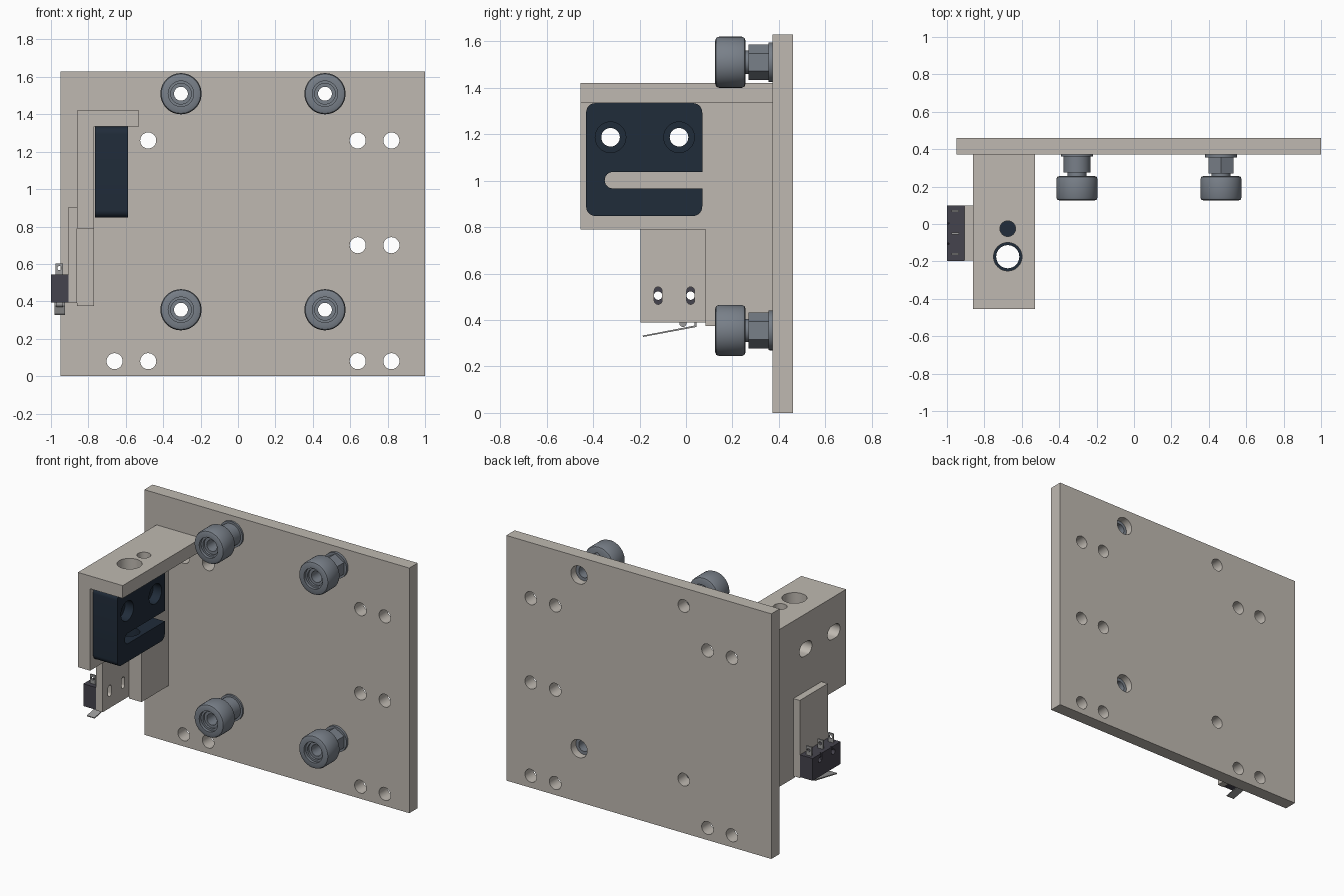
import bpy, bmesh
from math import pi, sin, cos, radians
from mathutils import Vector

if "Cube" in bpy.data.objects:
    bpy.data.objects.remove(bpy.data.objects["Cube"], do_unlink=True)


def material(name, rgb):
    m = bpy.data.materials.new(name)
    m.use_nodes = True
    m.diffuse_color = (*rgb, 1)
    m.node_tree.nodes["Principled BSDF"].inputs["Base Color"].default_value = (*rgb, 1)
    return m


TAUPE = material("taupe_plate", (0.52, 0.485, 0.44))
STEEL = material("blue_grey_steel", (0.19, 0.215, 0.25))
NAVY = material("dark_navy", (0.0145, 0.025, 0.042))
BLACK = material("charcoal_plastic", (0.06, 0.057, 0.075))
TIN = material("tin_contacts", (0.33, 0.33, 0.33))


def finish(name, bm, mat):
    bmesh.ops.recalc_face_normals(bm, faces=bm.faces)
    mesh = bpy.data.meshes.new(name)
    bm.to_mesh(mesh)
    bm.free()
    obj = bpy.data.objects.new(name, mesh)
    bpy.context.collection.objects.link(obj)
    if mat:
        mesh.materials.append(mat)
    return obj


def place(axis, u, v, w):
    return {"x": (w, u, v), "y": (u, w, v), "z": (u, v, w)}[axis]


def add_prism(bm, pts, axis, lo, hi):
    ends = [[bm.verts.new(place(axis, u, v, w)) for u, v in pts] for w in (lo, hi)]
    n = len(pts)
    for ring in ends:
        bm.faces.new(ring)
    for i in range(n):
        j = (i + 1) % n
        bm.faces.new((ends[0][i], ends[0][j], ends[1][j], ends[1][i]))


def prism(name, outlines, axis, lo, hi, mat=None):
    bm = bmesh.new()
    for pts in outlines:
        add_prism(bm, pts, axis, lo, hi)
    return finish(name, bm, mat)


def rect(u0, u1, v0, v1):
    return [(u0, v0), (u1, v0), (u1, v1), (u0, v1)]


def rounded(u0, u1, v0, v1, r, n=8):
    pts = []
    centres = ((u1 - r, v1 - r), (u0 + r, v1 - r), (u0 + r, v0 + r), (u1 - r, v0 + r))
    for k, (cu, cv) in enumerate(centres):
        for i in range(n + 1):
            a = (k + i / n) * pi / 2
            p = Vector((cu + r * cos(a), cv + r * sin(a)))
            if all((p - q).length > 1e-5 for q in pts):
                pts.append(p)
    return pts


def slot(u, v, w, h):
    return rounded(u - w / 2, u + w / 2, v - h / 2, v + h / 2, min(w, h) / 2)


def circle(u, v, r):
    return slot(u, v, 2 * r, 2 * r)


def cut(obj, outlines, axis, lo, hi):
    cutter = prism("cutter", outlines, axis, lo, hi)
    cutter.hide_render = True
    mod = obj.modifiers.new("holes", "BOOLEAN")
    mod.operation, mod.solver, mod.object = "DIFFERENCE", "EXACT", cutter
    bpy.context.view_layer.update()
    graph = bpy.context.evaluated_depsgraph_get()
    mesh = bpy.data.meshes.new_from_object(obj.evaluated_get(graph))
    obj.modifiers.clear()
    obj.data = mesh
    bpy.data.objects.remove(cutter, do_unlink=True)


def lathe(name, profile, x, z, mat, n=48):
    # closed (radius, y) profile turned about an axis parallel to y
    bm = bmesh.new()
    rings = [[bm.verts.new((x + r * cos(2 * pi * i / n), y, z + r * sin(2 * pi * i / n)))
              for r, y in profile] for i in range(n)]
    m = len(profile)
    for i in range(n):
        a, b = rings[i], rings[(i + 1) % n]
        for j in range(m):
            k = (j + 1) % m
            bm.faces.new((a[j], a[k], b[k], b[j]))
    return finish(name, bm, mat)


# Back plate with mounting holes and wheel holes
FIXED_X, NUT_X = -0.305, 0.465
WHEEL_Z = (0.355, 1.51)
plate = prism("back_plate", [rect(-0.95, 1, 0, 1.63)], "y", 0.372, 0.46, TAUPE)
holes = [circle(x, z, 0.043) for x in (-0.66, -0.48, 0.64, 0.82) for z in (0.08, 1.26)]
holes += [circle(x, 0.7, 0.043) for x in (0.64, 0.82)]
holes += [circle(FIXED_X, z, 0.042) for z in WHEEL_Z]
holes += [circle(NUT_X, z, 0.06) for z in WHEEL_Z]
cut(plate, holes, "y", 0.3, 0.5)

# Guide wheels on round spacers (one column) and hex nuts (other column)
WHEEL = [(0.037, 0.16), (0.055, 0.16), (0.055, 0.145), (0.068, 0.145), (0.068, 0.125),
         (0.092, 0.125), (0.105, 0.13), (0.11, 0.142), (0.11, 0.24), (0.105, 0.252),
         (0.092, 0.257), (0.05, 0.257), (0.05, 0.275), (0.037, 0.275)]
SPACER = [(0.037, 0.275), (0.072, 0.275), (0.072, 0.36), (0.086, 0.36), (0.086, 0.372),
          (0.037, 0.372)]
COLLAR = [(0.037, 0.355), (0.085, 0.355), (0.085, 0.372), (0.058, 0.372), (0.058, 0.41),
          (0.037, 0.41)]
for tag, z in zip(("lower", "upper"), WHEEL_Z):
    for side, x in (("right", FIXED_X), ("left", NUT_X)):
        lathe(f"{tag}_{side}_wheel", WHEEL, x, z, STEEL)
    lathe(f"{tag}_spacer", SPACER, FIXED_X, z, STEEL)
    lathe(f"{tag}_nut_collar", COLLAR, NUT_X, z, STEEL)
    hexagon = [(NUT_X + 0.077 * sin(k * pi / 3), z + 0.077 * cos(k * pi / 3)) for k in range(6)]
    nut = prism(f"{tag}_hex_nut", [hexagon], "y", 0.27, 0.355, STEEL)
    cut(nut, [circle(NUT_X, z, 0.037)], "y", 0.2, 0.4)

# Bracket: stepped side wall and top shelf
BOLT_Y = (-0.325, -0.03)
wall = prism("bracket_wall", [[(-0.455, 0.79), (0.085, 0.79), (0.085, 0.375), (0.372, 0.375),
                               (0.372, 1.42), (-0.455, 1.42)]], "x", -0.86, -0.77, TAUPE)
cut(wall, [slot(y, 1.187, 0.13, 0.09) for y in BOLT_Y], "x", -1, -0.7)
shelf = prism("bracket_shelf", [rect(-0.77, -0.53, -0.455, 0.372)], "z", 1.335, 1.42, TAUPE)
cut(shelf, [circle(-0.675, -0.025, 0.042), circle(-0.675, -0.175, 0.076)], "z", 1.2, 1.5)

# Load cell block with slit, counterbored bolts and vertical bore
cell = prism("load_cell", [rounded(-0.43, 0.07, 0.848, 1.334, 0.04)], "x", -0.765, -0.587, NAVY)
cut(cell, [rounded(-0.35, 0.2, 0.967, 1.037, 0.034)], "x", -0.9, -0.5)
cut(cell, [circle(y, 1.187, 0.04) for y in BOLT_Y], "x", -0.9, -0.5)
cut(cell, [circle(y, 1.187, 0.066) for y in BOLT_Y], "x", -0.65, -0.5)
cut(cell, [circle(-0.675, -0.175, 0.062)], "z", 0.8, 1.4)

# Switch carrier plate with adjustment slots
SCREW_Y = (-0.12, 0.02)
carrier = prism("switch_carrier", [rect(-0.195, 0.1, 0.39, 0.905)], "x", -0.907, -0.86, TAUPE)
cut(carrier, [slot(y, 0.505, 0.034, 0.075) for y in SCREW_Y], "x", -1, -0.8)

# Limit switch body, terminals, button and lever
body = prism("switch_body", [rect(-0.197, 0.098, 0.395, 0.543)], "x", -1, -0.907, BLACK)
cut(body, [circle(y, 0.505, 0.018) for y in SCREW_Y], "x", -1.1, -0.8)
cut(body, [rect(y - 0.004, y + 0.004, 0.5, 0.6) for y in (-0.105, 0.005)], "x", -1.1, -0.99)
for i, y in enumerate((-0.16, -0.05, 0.07)):
    tab = prism(f"terminal_{i + 1}", [rect(-0.975, -0.935, 0.54, 0.602)],
                "y", y - 0.005, y + 0.005, TIN)
    cut(tab, [circle(-0.955, 0.578, 0.011)], "y", y - 0.1, y + 0.1)
prism("switch_button", [circle(-0.013, 0.385, 0.015)], "x", -0.97, -0.935, TIN)
prism("switch_lever", [[(0.045, 0.4), (0.045, 0.37), (-0.185, 0.327), (-0.187, 0.333),
                        (0.037, 0.376), (0.037, 0.4)]], "x", -0.982, -0.925, TIN)

# Smooth the round surfaces, keep the edges sharp
bpy.ops.object.select_all(action="DESELECT")
for obj in bpy.context.scene.objects:
    if obj.type == "MESH":
        obj.select_set(True)
        bpy.context.view_layer.objects.active = obj
bpy.ops.object.shade_smooth_by_angle(angle=radians(28))
